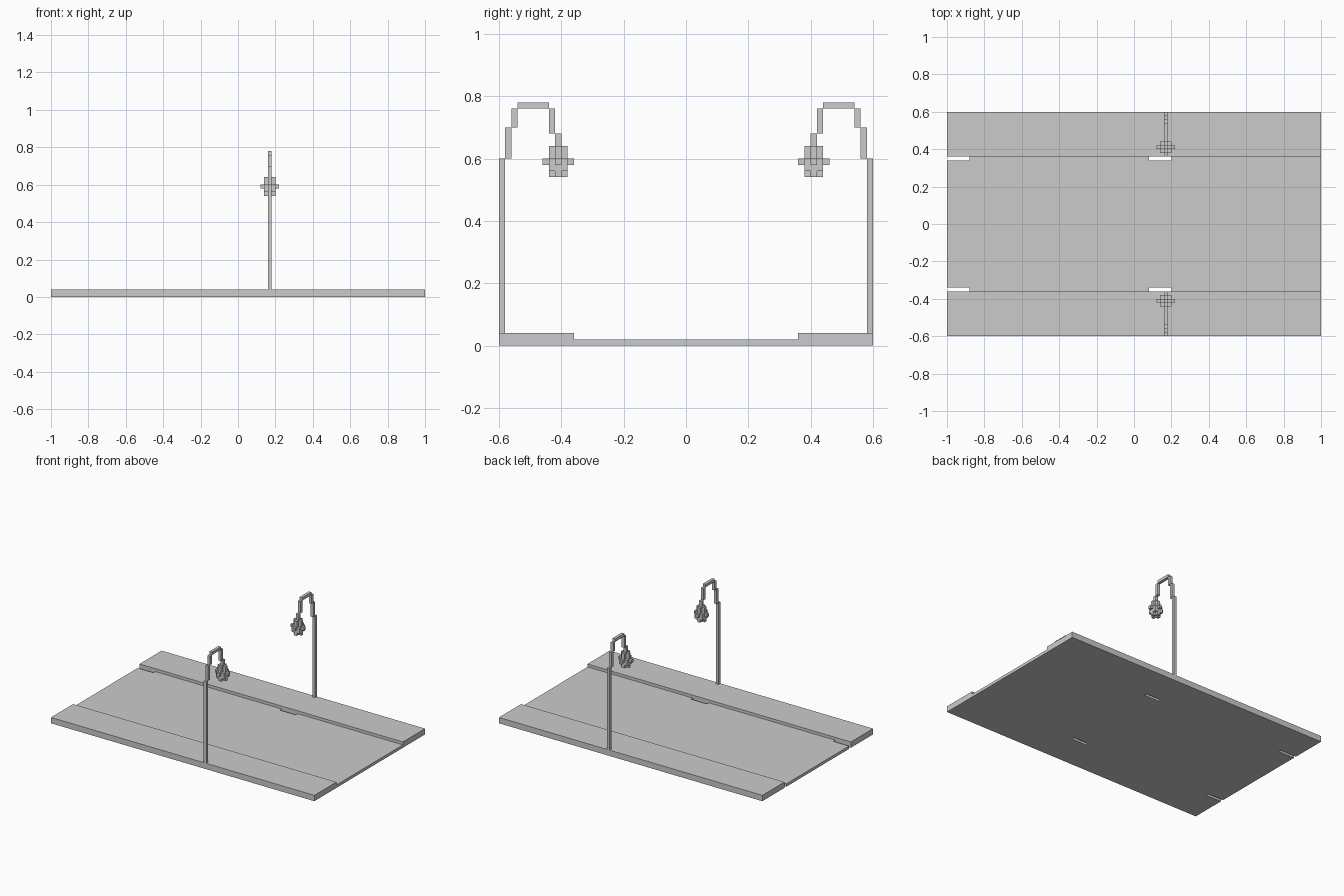
import bpy, bmesh

if "Cube" in bpy.data.objects:
    bpy.data.objects.remove(bpy.data.objects["Cube"])

U = 0.02  # block size


def solid(name, boxes):
    """Outer skin of a union of axis-aligned boxes (x0,x1,y0,y1,z0,z1)."""
    cuts = [sorted({round(b[2 * a + k], 4) for b in boxes for k in (0, 1)}) for a in range(3)]
    cells = set()
    for i in range(len(cuts[0]) - 1):
        for j in range(len(cuts[1]) - 1):
            for k in range(len(cuts[2]) - 1):
                mid = [(cuts[a][n] + cuts[a][n + 1]) / 2 for a, n in enumerate((i, j, k))]
                if any(all(b[2 * a] < mid[a] < b[2 * a + 1] for a in range(3)) for b in boxes):
                    cells.add((i, j, k))
    bm = bmesh.new()
    verts = {}

    def vert(key):
        if key not in verts:
            verts[key] = bm.verts.new([cuts[a][key[a]] for a in range(3)])
        return verts[key]

    for c in cells:
        for axis in range(3):
            for side in (0, 1):
                near = list(c)
                near[axis] += 1 if side else -1
                if tuple(near) in cells:
                    continue
                u, v = (axis + 1) % 3, (axis + 2) % 3
                ring = []
                for du, dv in ((0, 0), (1, 0), (1, 1), (0, 1)):
                    p = list(c)
                    p[axis] += side
                    p[u] += du
                    p[v] += dv
                    ring.append(vert(tuple(p)))
                bm.faces.new(ring if side else ring[::-1])
    mesh = bpy.data.meshes.new(name)
    bm.to_mesh(mesh)
    bm.free()
    obj = bpy.data.objects.new(name, mesh)
    bpy.context.collection.objects.link(obj)
    return obj


def mirror_y(obj):
    mod = obj.modifiers.new("mirror", 'MIRROR')
    mod.use_axis = (False, True, False)
    mod.use_mirror_merge = False


# Road with open drain slots in both gutters, and raised pavements
base = [(-1, 1, -0.34, 0.34, 0, 0.02)]
for s in (-1, 1):
    g = sorted((s * 0.34, s * 0.36))
    p = sorted((s * 0.36, s * 0.60))
    base += [(-0.88, 0.08, *g, 0, 0.02), (0.20, 1, *g, 0, 0.02), (-1, 1, *p, 0, 0.04)]
solid("street_base", base)

# Lamp post: stepped arm curving over the road (y0, y1, z0, z1)
steps = [(0.58, 0.60, 0.04, 0.60), (0.56, 0.58, 0.60, 0.70), (0.54, 0.56, 0.70, 0.76),
         (0.44, 0.54, 0.76, 0.78), (0.42, 0.44, 0.68, 0.76), (0.40, 0.42, 0.64, 0.68)]
mirror_y(solid("lamp_post", [(0.16, 0.18, *s) for s in steps]))


# Lamp head: stacked block layers around the arm's end
def block(hx, hy, z0, z1):
    return (0.17 - hx * U, 0.17 + hx * U, 0.41 - hy * U, 0.41 + hy * U, z0, z1)


head = [block(1.5, 0.5, 0.60, 0.64), block(0.5, 1.5, 0.60, 0.64),   # upper cross
        block(1.5, 1.5, 0.56, 0.60),                                # middle
        block(2.5, 0.5, 0.58, 0.60), block(0.5, 2.5, 0.58, 0.60)]   # side studs
for d in (-1, 1):                                                   # lower petals
    c = d * U
    head += [(0.16 + c, 0.18 + c, 0.40, 0.42, 0.54, 0.56),
             (0.16, 0.18, 0.40 + c, 0.42 + c, 0.54, 0.56)]
mirror_y(solid("lamp_head", head))
